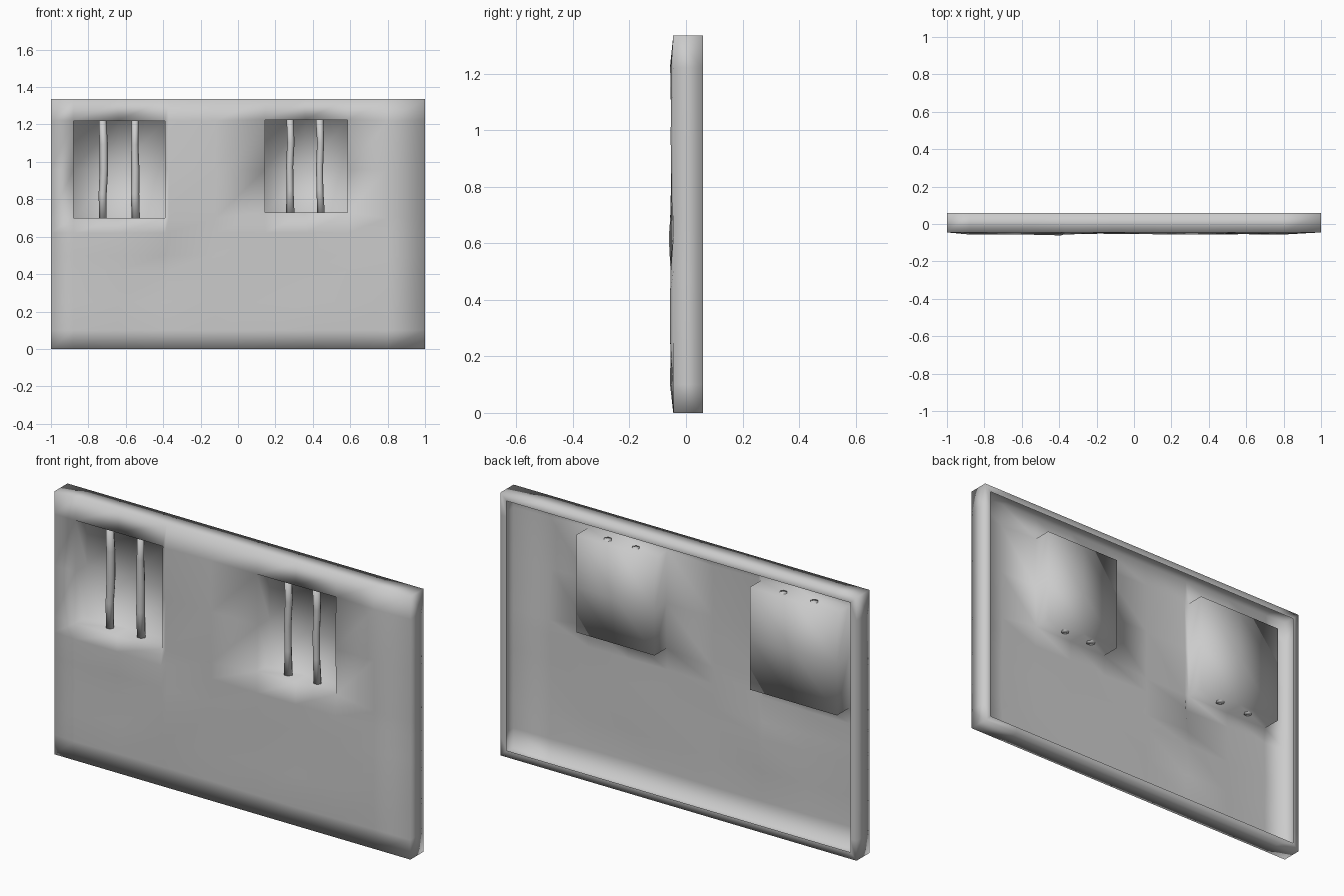
import bpy, bmesh, math, random

if "Cube" in bpy.data.objects:
    bpy.data.objects.remove(bpy.data.objects["Cube"])

random.seed(4)
W, H = 1.0, 1.335
BACK, EDGE, POCKET, LIP = 0.06, -0.045, 0.045, 0.034
XS = [-W, -0.88, -0.64, -0.39, -0.37, -0.12, 0.145, 0.36, 0.585, 0.8, W]
ZS = [0, 0.1, 0.25, 0.42, 0.5, 0.62, 0.70, 0.96, 1.22, H]
# window openings: x0, x1, z0, z1
WINDOWS = [(-0.88, -0.39, 0.70, 1.22), (0.145, 0.585, 0.73, 1.225)]
BARS = [(-0.72, 0), (-0.55, 0), (0.28, 1), (0.44, 1)]


def finish(bm, name):
    mesh = bpy.data.meshes.new(name)
    bm.to_mesh(mesh)
    bm.free()
    ob = bpy.data.objects.new(name, mesh)
    bpy.context.collection.objects.link(ob)
    mesh.shade_smooth()
    return ob


def new_verts(out):
    return [v for v in out['geom'] if isinstance(v, bmesh.types.BMVert)]


# Wall: slightly uneven front sheet
bm = bmesh.new()
grid = []
for x in XS:
    column = []
    for z in ZS:
        y = EDGE
        if abs(x) < W and 0 < z < H:
            y = -0.051 + random.uniform(-0.006, 0.006)
        if (x, z) == (-0.39, 0.62):
            y = -0.061          # creased sill corner
        elif x == -0.37 and 0.4 < z < 0.7:
            y = -0.046
        if 0.1 < x < 0.6:       # right window sits a little differently
            z = {0.70: 0.73, 1.22: 1.225}.get(z, z)
        column.append(bm.verts.new((x, y, z)))
    grid.append(column)
for a, b in zip(grid, grid[1:]):
    for j in range(len(ZS) - 1):
        bm.faces.new((a[j], b[j], b[j + 1], a[j + 1]))

# Folded-back outer sides, then a narrow lip turned inwards
rim = [e for e in bm.edges if e.is_boundary]
for v in new_verts(bmesh.ops.extrude_edge_only(bm, edges=rim)):
    v.co.y = BACK
rim = [e for e in bm.edges if e.is_boundary]
for v in new_verts(bmesh.ops.extrude_edge_only(bm, edges=rim)):
    v.co.x = max(LIP - W, min(W - LIP, v.co.x))
    v.co.z = max(LIP, min(H - LIP, v.co.z))

# Window pockets pushed into the wall
for x0, x1, z0, z1 in WINDOWS:
    faces = [f for f in bm.faces
             if x0 < f.calc_center_median().x < x1
             and z0 < f.calc_center_median().z < z1]
    for v in new_verts(bmesh.ops.extrude_face_region(bm, geom=faces)):
        v.co.y = POCKET
    old = [f for f in faces if f.is_valid]
    if old:
        bmesh.ops.delete(bm, geom=old, context='FACES_ONLY')

bmesh.ops.recalc_face_normals(bm, faces=bm.faces[:])
bm.normal_update()
front = min(bm.faces, key=lambda f: f.calc_center_median().y)
if front.normal.y > 0:
    bmesh.ops.reverse_faces(bm, faces=bm.faces[:])
finish(bm, "wall_panel")

# Window bars: rough upright posts just breaking through the pockets
for i, (x, w) in enumerate(BARS):
    z0, z1 = WINDOWS[w][2] - 0.004, WINDOWS[w][3] + 0.004
    bm = bmesh.new()
    rings = []
    for k in range(5):
        z = z0 + (z1 - z0) * k / 4
        dx, r = random.uniform(-0.004, 0.004), random.uniform(0.018, 0.023)
        rings.append([bm.verts.new((x + dx + r * math.cos(t * math.tau / 6),
                                    0.005 + r * math.sin(t * math.tau / 6), z))
                      for t in range(6)])
    for a, b in zip(rings, rings[1:]):
        for t in range(6):
            u = (t + 1) % 6
            bm.faces.new((a[t], a[u], b[u], b[t]))
    bm.faces.new(rings[0][::-1])
    bm.faces.new(rings[-1])
    finish(bm, f"window_bar_{i + 1}")
